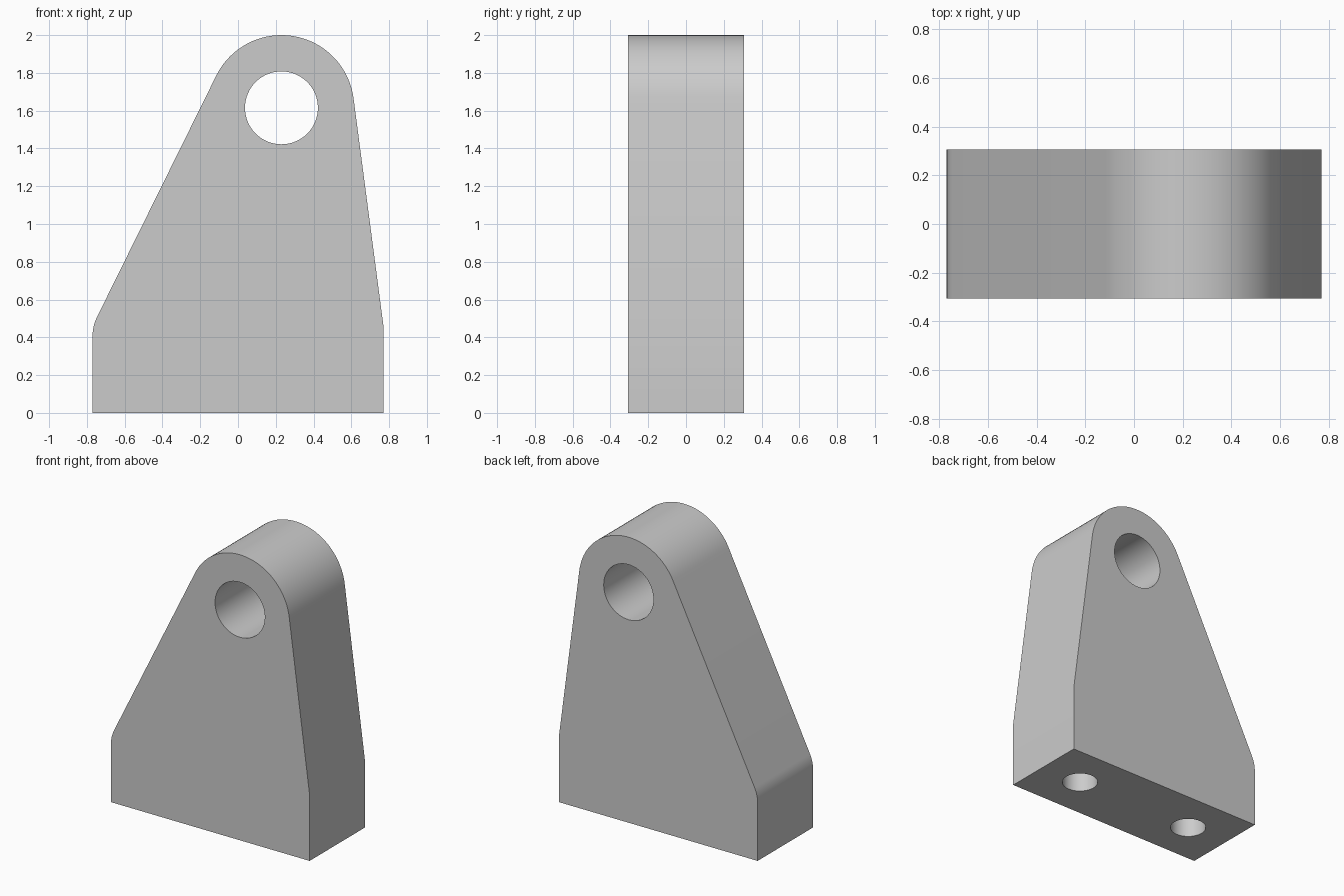
import bpy, bmesh
from math import pi, radians, sin, cos, tan, atan2, acos, hypot
from mathutils import Matrix

if "Cube" in bpy.data.objects:
    bpy.data.objects.remove(bpy.data.objects["Cube"])

HALF_W, HALF_D = 0.77, 0.307
EYE_X, EYE_Z, EYE_R = 0.23, 1.615, 0.385
CORNER_Z = 0.46
FILLET_R = 0.23


def arc(cx, cz, r, a0, a1, n):
    return [(cx + r * cos(a0 + (a1 - a0) * i / n),
             cz + r * sin(a0 + (a1 - a0) * i / n)) for i in range(n + 1)]


def tangent_angle(x, z, side):
    # angle on the eye circle where a line from (x, z) touches it
    dx, dz = x - EYE_X, z - EYE_Z
    return atan2(dz, dx) + side * acos(EYE_R / hypot(dx, dz))


# Side profile: base, right slope, rounded eye, left slope with soft corner
a_right = tangent_angle(HALF_W, CORNER_Z, 1)
a_left = tangent_angle(-HALF_W, CORNER_Z, -1) % (2 * pi)
setback = FILLET_R * tan((pi - a_left) / 2)
profile = [(-HALF_W, 0), (HALF_W, 0), (HALF_W, CORNER_Z)]
profile += arc(EYE_X, EYE_Z, EYE_R, a_right, a_left, 40)
profile += arc(-HALF_W + FILLET_R, CORNER_Z - setback, FILLET_R, a_left, pi, 8)

bm = bmesh.new()
face = bm.faces.new([bm.verts.new((x, -HALF_D, z)) for x, z in profile])
ext = bmesh.ops.extrude_face_region(bm, geom=[face])
bmesh.ops.translate(bm, vec=(0, 2 * HALF_D, 0),
                    verts=[v for v in ext["geom"] if isinstance(v, bmesh.types.BMVert)])
bmesh.ops.recalc_face_normals(bm, faces=bm.faces)
mesh = bpy.data.meshes.new("lug_bracket")
bm.to_mesh(mesh)
bm.free()
bracket = bpy.data.objects.new("lug_bracket", mesh)
bpy.context.collection.objects.link(bracket)


def drill(name, loc, r, depth, rot=(0, 0, 0)):
    bpy.ops.mesh.primitive_cylinder_add(vertices=64, radius=r, depth=depth,
                                        location=loc, rotation=rot)
    cutter = bpy.context.object
    cutter.name = name
    cutter.hide_render = True
    mod = bracket.modifiers.new(name, 'BOOLEAN')
    mod.operation = 'DIFFERENCE'
    mod.solver = 'EXACT'
    mod.object = cutter
    bpy.context.view_layer.objects.active = bracket
    bpy.ops.object.modifier_apply(modifier=name)
    bpy.data.objects.remove(cutter)


# Pin hole through the eye, two blind bolt holes in the base
drill("pin_hole", (EYE_X, 0, EYE_Z), 0.193, 1, (pi / 2, 0, 0))
for side in (-1, 1):
    drill("bolt_hole", (side * 0.46, 0, 0), 0.115, 0.92)

bpy.ops.object.select_all(action='DESELECT')
bracket.select_set(True)
bpy.context.view_layer.objects.active = bracket
bpy.ops.object.shade_smooth_by_angle(angle=radians(20))
